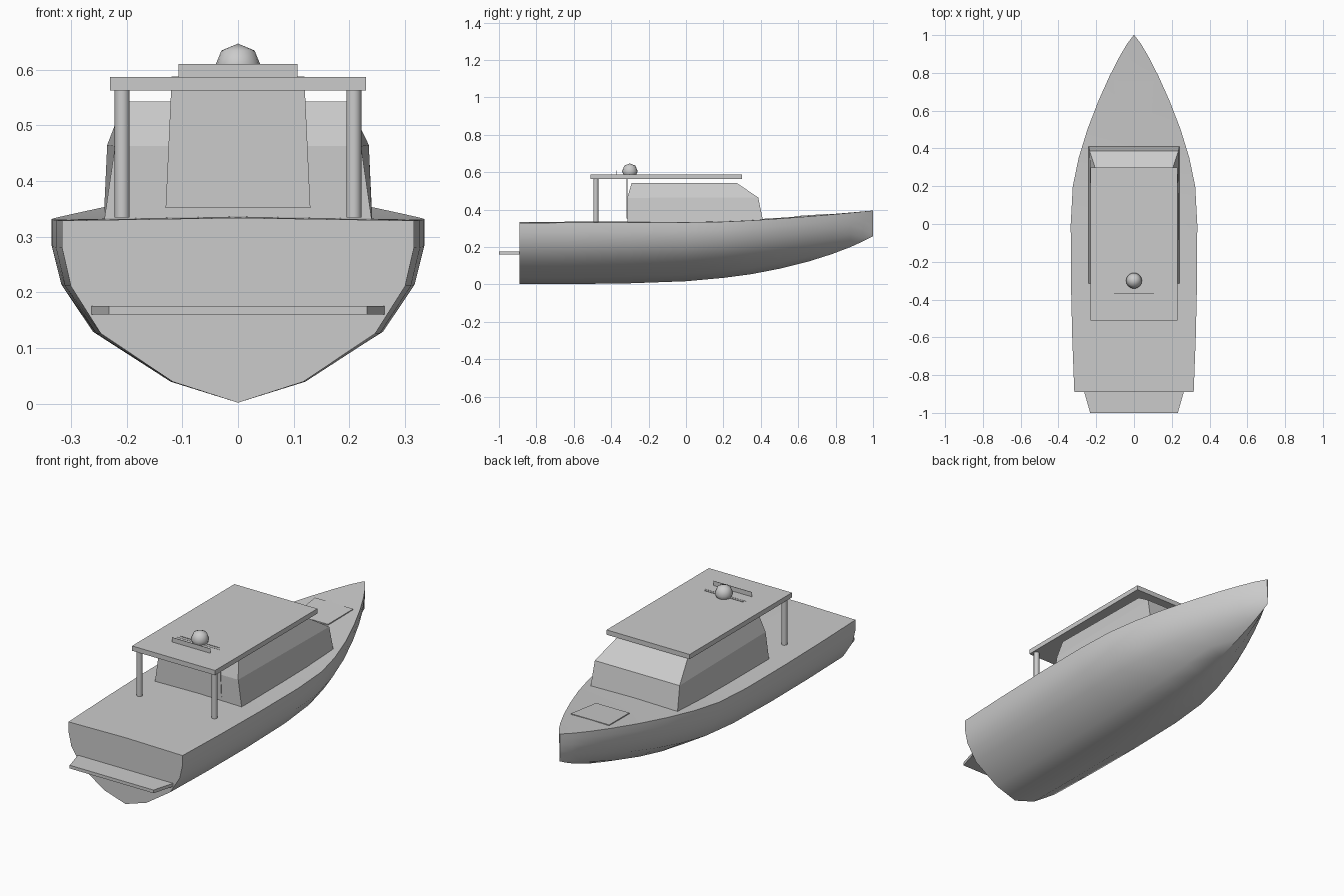
import bpy, math

cube = bpy.data.objects.get("Cube")
if cube:
    bpy.data.objects.remove(cube, do_unlink=True)

grey = bpy.data.materials.new("plain_grey")
grey.use_nodes = True
grey.diffuse_color = (0.6, 0.6, 0.6, 1)
grey.node_tree.nodes["Principled BSDF"].inputs["Base Color"].default_value = (0.6, 0.6, 0.6, 1)


def finish(obj, name, angle=None):
    obj.name = name
    obj.data.materials.clear()
    obj.data.materials.append(grey)
    if angle:
        bpy.ops.object.select_all(action='DESELECT')
        obj.select_set(True)
        bpy.context.view_layer.objects.active = obj
        bpy.ops.object.shade_smooth_by_angle(angle=math.radians(angle))
    return obj


def loft(name, rings, angle=None):
    """Skin closed rings of equal length and cap both ends."""
    n = len(rings[0])
    verts = [p for ring in rings for p in ring]
    faces = [tuple(range(n))[::-1], tuple(range(len(verts) - n, len(verts)))]
    for r in range(len(rings) - 1):
        for i in range(n):
            a, b = r * n + i, r * n + (i + 1) % n
            faces.append((a, b, b + n, a + n))
    mesh = bpy.data.meshes.new(name)
    mesh.from_pydata(verts, [], faces)
    mesh.update()
    obj = bpy.data.objects.new(name, mesh)
    bpy.context.collection.objects.link(obj)
    return finish(obj, name, angle)


def quad(aft, fore):
    """Mirrored four-corner ring from one aft and one fore corner."""
    (xa, ya, za), (xf, yf, zf) = aft, fore
    return [(-xa, ya, za), (xa, ya, za), (xf, yf, zf), (-xf, yf, zf)]


def box(name, x, y0, y1, z0, z1):
    return loft(name, [quad((x, y0, z), (x, y1, z)) for z in (z0, z1)])


# Hull: y, half beam, keel height, sheer height
stations = [
    (-0.89, 0.316, 0.002, 0.329), (-0.6, 0.327, 0.002, 0.33),
    (-0.3, 0.334, 0.006, 0.331), (0, 0.335, 0.017, 0.332),
    (0.2, 0.324, 0.035, 0.335), (0.35, 0.293, 0.055, 0.342),
    (0.5, 0.247, 0.084, 0.352), (0.65, 0.189, 0.121, 0.363),
    (0.78, 0.131, 0.162, 0.374), (0.88, 0.080, 0.2, 0.383),
    (0.95, 0.039, 0.232, 0.39), (1.0, 0.002, 0.258, 0.395)]
section = [(0.37, 0.115), (0.78, 0.38), (0.95, 0.64), (1, 0.85), (1, 1)]
rings = []
for y, w, k, s in stations:
    side = [(w * u, y, k + (s - k) * v) for u, v in section]
    camber = (0, y, s + 0.016 * w)
    rings.append([(0, y, k)] + [(-a, b, c) for a, b, c in side] + [camber] + side[::-1])
loft("hull", rings, 45)

# Cabin with raked windscreen and sloped upper sides
loft("cabin", [
    quad((0.241, -0.314, 0.325), (0.241, 0.413, 0.335)),
    quad((0.221, -0.314, 0.463), (0.235, 0.386, 0.465)),
    quad((0.205, -0.29, 0.543), (0.197, 0.27, 0.543))])

# Aft door panel reaching the canopy
loft("cabin_door", [
    quad((0.13, -0.317, 0.352), (0.13, -0.313, 0.352)),
    quad((0.119, -0.317, 0.588), (0.119, -0.313, 0.588))])

# Canopy roof and its posts
box("canopy_roof", 0.23, -0.51, 0.3, 0.563, 0.587)
for side, label in ((1, "left"), (-1, "right")):
    bpy.ops.mesh.primitive_cylinder_add(vertices=16, radius=0.0135, depth=0.235,
                                        location=(0.208 * side, -0.482, 0.452))
    finish(bpy.context.object, label + "_canopy_post", 40)

# Dome and thin bars on the roof
bpy.ops.mesh.primitive_uv_sphere_add(segments=16, ring_count=4, radius=0.042,
                                     location=(0, -0.3, 0.605))
finish(bpy.context.object, "radar_dome", 60)
box("roof_bar_aft", 0.107, -0.371, -0.369, 0.586, 0.61)
box("roof_bar_fore", 0.107, -0.301, -0.299, 0.586, 0.589)

# Foredeck hatch
loft("deck_hatch", [
    quad((0.092, 0.58, 0.355), (0.106, 0.76, 0.368)),
    quad((0.092, 0.58, 0.365), (0.106, 0.76, 0.377))])

# Swim platform, narrower at the outer edge
loft("swim_platform", [
    quad((0.232, -1.0, z), (0.265, -0.885, z)) for z in (0.16, 0.176)])
